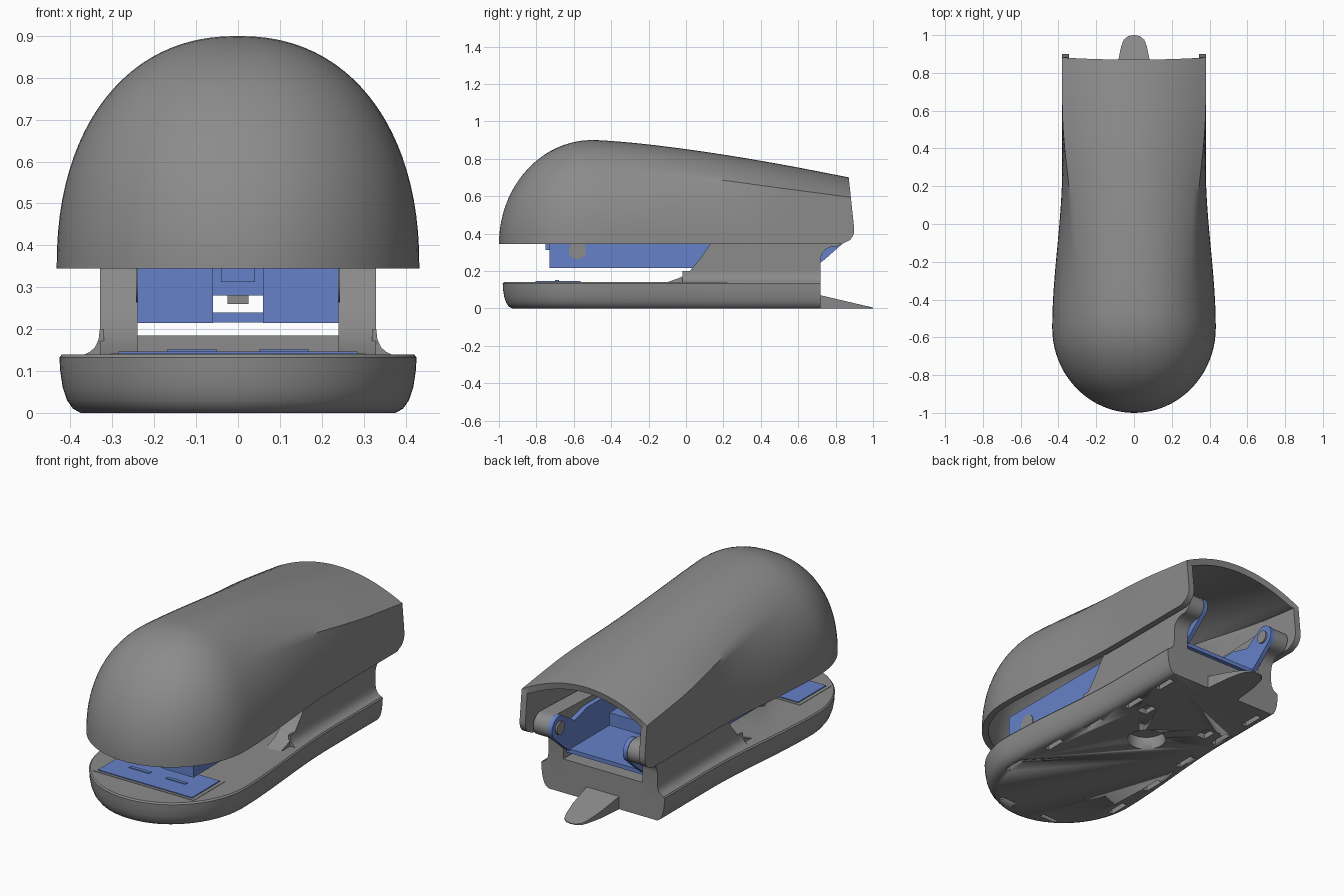
import bpy, bmesh, math

if "Cube" in bpy.data.objects:
    bpy.data.objects.remove(bpy.data.objects["Cube"])

def material(name, rgb):
    m = bpy.data.materials.new(name)
    m.diffuse_color = (*rgb, 1)
    m.use_nodes = True
    m.node_tree.nodes["Principled BSDF"].inputs["Base Color"].default_value = m.diffuse_color
    return m

GREY = material("grey plastic", (0.26, 0.26, 0.26))
BLUE = material("blue metal", (0.13, 0.22, 0.58))

def finish(bm, name, mat, angle=35):
    bmesh.ops.remove_doubles(bm, verts=bm.verts, dist=1e-4)
    bmesh.ops.recalc_face_normals(bm, faces=bm.faces)
    top = max(bm.faces, key=lambda f: f.calc_center_median().z)
    if top.normal.z < 0:
        bmesh.ops.reverse_faces(bm, faces=bm.faces)
    me = bpy.data.meshes.new(name)
    bm.to_mesh(me)
    bm.free()
    me.materials.append(mat)
    ob = bpy.data.objects.new(name, me)
    bpy.context.collection.objects.link(ob)
    bpy.ops.object.select_all(action='DESELECT')
    ob.select_set(True)
    bpy.context.view_layer.objects.active = ob
    bpy.ops.object.shade_smooth_by_angle(angle=math.radians(angle))
    return ob

def loft(bm, rings, closed=False, caps=False):
    vs = [[bm.verts.new(p) for p in r] for r in rings]
    n = len(vs[0])
    for a, b in zip(vs, vs[1:]):
        for i in range(n if closed else n - 1):
            j = (i + 1) % n
            bm.faces.new((a[i], a[j], b[j], b[i]))
    if caps:
        bm.faces.new(vs[0])
        bm.faces.new(vs[-1])

def prism(name, poly, x0, x1, mat):
    """(y, z) profile extruded along x"""
    bm = bmesh.new()
    loft(bm, [[(x, y, z) for y, z in poly] for x in (x0, x1)], True, True)
    return finish(bm, name, mat)

def add_box(bm, x0, x1, y0, y1, z0, z1):
    loft(bm, [[(x0, y0, z), (x1, y0, z), (x1, y1, z), (x0, y1, z)] for z in (z0, z1)], True, True)

def box(name, mat, *dims):
    bm = bmesh.new()
    add_box(bm, *dims)
    return finish(bm, name, mat)

def arc(cy, cz, r, a0, a1, n=12):
    return [(cy + r * math.cos(math.radians(a0 + (a1 - a0) * i / n)),
             cz + r * math.sin(math.radians(a0 + (a1 - a0) * i / n))) for i in range(n + 1)]

def smooth(a, b, v):
    t = min(1, max(0, (v - a) / (b - a)))
    return t * t * (3 - 2 * t)

# Plan half width and top height along the length
def width(y):
    if y < -0.55:
        return 0.433 * math.sqrt(max(0, 1 - ((y + 0.55) / 0.45) ** 2))
    return 0.433 - 0.053 * smooth(-0.55, 0.3, y)

def height(y):
    if y < -0.5:
        return 0.555 * math.sqrt(max(0, 1 - ((y + 0.5) / 0.5) ** 2))
    return 0.555 - 0.2 * ((y + 0.5) / 1.37) ** 1.4

FRONT = [-0.55 - 0.45 * math.cos(math.pi / 2 * i / 20) for i in range(21)]

# Top cover: lofted dome that turns into straight walls with an arched roof
def back_edge(z):
    y = 0.87 + 0.03 * min(1, (0.7 - z) / 0.28)
    if z < 0.42:
        y -= 0.075 * (1 - math.sqrt(max(0, 1 - ((0.42 - z) / 0.076) ** 2)))
    return y

def section(y):
    w, h, b = width(y), height(y), smooth(-0.45, 0.65, y)
    half = []
    for i in range(25):
        t = math.pi / 2 * i / 24
        x1, z1 = w * max(0, math.cos(t)) ** 0.9, h * math.sin(t) ** 0.9
        if i <= 12:
            x2, z2 = w, 0.7 * h * i / 12
        else:
            a = 1 - (i - 12) / 12
            x2, z2 = w * a, h * (0.7 + 0.3 * (1 - a * a))
        x, z = x1 + (x2 - x1) * b, 0.345 + z1 + (z2 - z1) * b
        f = max(0, (y - 0.6) / 0.27)
        half.append((x if i < 24 else 0, y + f * (back_edge(z) - 0.87), z))
    return half + [(-x, yy, z) for x, yy, z in reversed(half[:-1])]

bm = bmesh.new()
loft(bm, [section(y) for y in FRONT + [-0.55 + 1.42 * i / 36 for i in range(1, 37)]])
cover = finish(bm, "top_cover", GREY)
mod = cover.modifiers.new("wall", 'SOLIDIFY')
mod.thickness, mod.offset = 0.035, -1
bpy.ops.object.modifier_apply(modifier="wall")
bpy.ops.object.shade_smooth_by_angle(angle=math.radians(35))

# Base: rounded plan with a soft lower edge
half = [(width(y) * 0.985, y * 0.98) for y in FRONT] + \
       [(width(y) * 0.985, y) for y in [-0.5 + 1.22 * i / 16 for i in range(17)]]
plan = half + [(-x, y) for x, y in reversed(half[1:])]
bm = bmesh.new()
loft(bm, [[(x * (1 - d / 0.42), y * (1 - d / 0.97) if y < 0 else y, z) for x, y in plan]
          for z, d in ((0, .05), (.01, .032), (.03, .018), (.06, .008), (.1, .002), (.132, 0), (.14, .006))],
     True, True)
base = finish(bm, "base", GREY)

# Base cutters: staple groove, underside slots and round underside hole
bm = bmesh.new()
add_box(bm, -0.13, 0.13, -0.5, 0.1, 0.10, 0.2)
for s in (-1, 1):
    for y in (-0.55, -0.25, 0.05, 0.35, 0.6):
        x = s * (width(y) - 0.085)
        add_box(bm, x - 0.015, x + 0.015, y - 0.06, y + 0.06, -0.1, 0.03)
    add_box(bm, s * 0.2 - 0.03, s * 0.2 + 0.03, 0.3, 0.38, -0.1, 0.03)
    add_box(bm, s * 0.14 - 0.05, s * 0.14 + 0.05, -0.87, -0.845, -0.1, 0.03)
loft(bm, [[(x, y + 0.1, z) for x, y in arc(0, 0, 0.1, 0, 348.75, 31)] for z in (-0.1, 0.07)], True, True)
cutter = finish(bm, "base_cutter", GREY)
cutter.hide_render = True
bpy.context.view_layer.objects.active = base
mod = base.modifiers.new("cuts", 'BOOLEAN')
mod.operation, mod.object, mod.solver = 'DIFFERENCE', cutter, 'EXACT'
bpy.ops.object.modifier_apply(modifier="cuts")
bpy.data.objects.remove(cutter)

# Staple forming plate with two shallow ridges, and rear cross block
box("anvil_frame", GREY, -0.305, 0.305, -0.82, -0.55, 0.13, 0.142)
box("anvil_plate", BLUE, -0.285, 0.285, -0.805, -0.565, 0.135, 0.147)
for s in (-1, 1):
    box("anvil_ridge", BLUE, s * 0.11 - 0.06, s * 0.11 + 0.06, -0.7, -0.68, 0.14, 0.151)
box("rear_cross_block", GREY, -0.245, 0.245, 0.3, 0.72, 0.13, 0.185)

# Rear tail wedge
tail = [(0.1, 0.71), (0.085, 0.86), (0.068, 0.94), (0.055, 0.975), (0.03, 0.995), (0, 1)]
tail += [(-x, y) for x, y in reversed(tail[:-1])]
bm = bmesh.new()
loft(bm, [[(x, y, 0) for x, y in tail],
          [(x, y, 0.004 + 0.066 * (1 - y) / 0.28) for x, y in tail]], True, True)
finish(bm, "tail_wedge", GREY)

# Side pillars with hinge lugs, base fillets, magazine walls and pins
PY, PZ = 0.79, 0.39
pillar = [(0.72, 0.1), (0.72, 0.26)] + arc(0.79, 0.26, 0.07, 180, 95, 6)[1:] + \
         arc(PY, PZ, 0.062, -80, 90) + \
         [(0.22, 0.43), (0.13, 0.345), (0.075, 0.265), (0.02, 0.2), (-0.03, 0.165), (-0.1, 0.14), (-0.1, 0.1)]
wall = [(-0.73, 0.215), (0.68, 0.215), (0.74, 0.26)] + arc(PY, PZ, 0.065, -40, 110) + \
       [(0.66, 0.38), (0.55, 0.41), (-0.73, 0.41)]
for s in (-1, 1):
    prism("pillar", pillar, s * 0.24, s * 0.33, GREY)
    prism("magazine_side", wall, s * 0.215, s * 0.24, BLUE)
    prism("hinge_pin", arc(PY, PZ, 0.035, 0, 345, 23), s * 0.205, s * 0.25, GREY)
    prism("guide_pin", arc(-0.58, 0.31, 0.047, 0, 345, 23), s * 0.2, s * 0.243, GREY)
    box("magazine_front", BLUE, s * 0.06, s * 0.238, -0.73, -0.705, 0.215, 0.41)
    bm = bmesh.new()
    fillet = [(0.32, 0.2), (0.33, 0.2), (0.333, 0.175), (0.342, 0.156), (0.355, 0.145), (0.37, 0.138), (0.32, 0.138)]
    loft(bm, [[(s * x, y, z) for x, z in fillet] for y in (-0.02, 0.72)], True, True)
    finish(bm, "pillar_fillet", GREY)

# Magazine floor, rail, front slot surround and pusher
box("magazine_floor", BLUE, -0.235, 0.235, -0.725, 0.7, 0.216, 0.238)
box("magazine_front_sill", BLUE, -0.06, 0.06, -0.722, -0.7, 0.217, 0.24)
box("magazine_front_top", BLUE, -0.06, 0.06, -0.722, -0.7, 0.28, 0.41)
box("magazine_rail", BLUE, -0.15, 0.15, -0.7, 0.45, 0.29, 0.36)
box("driver_tab", BLUE, -0.04, 0.04, -0.75, -0.72, 0.312, 0.4)
box("pusher", GREY, -0.025, 0.025, 0.2, 0.4, 0.26, 0.295)
